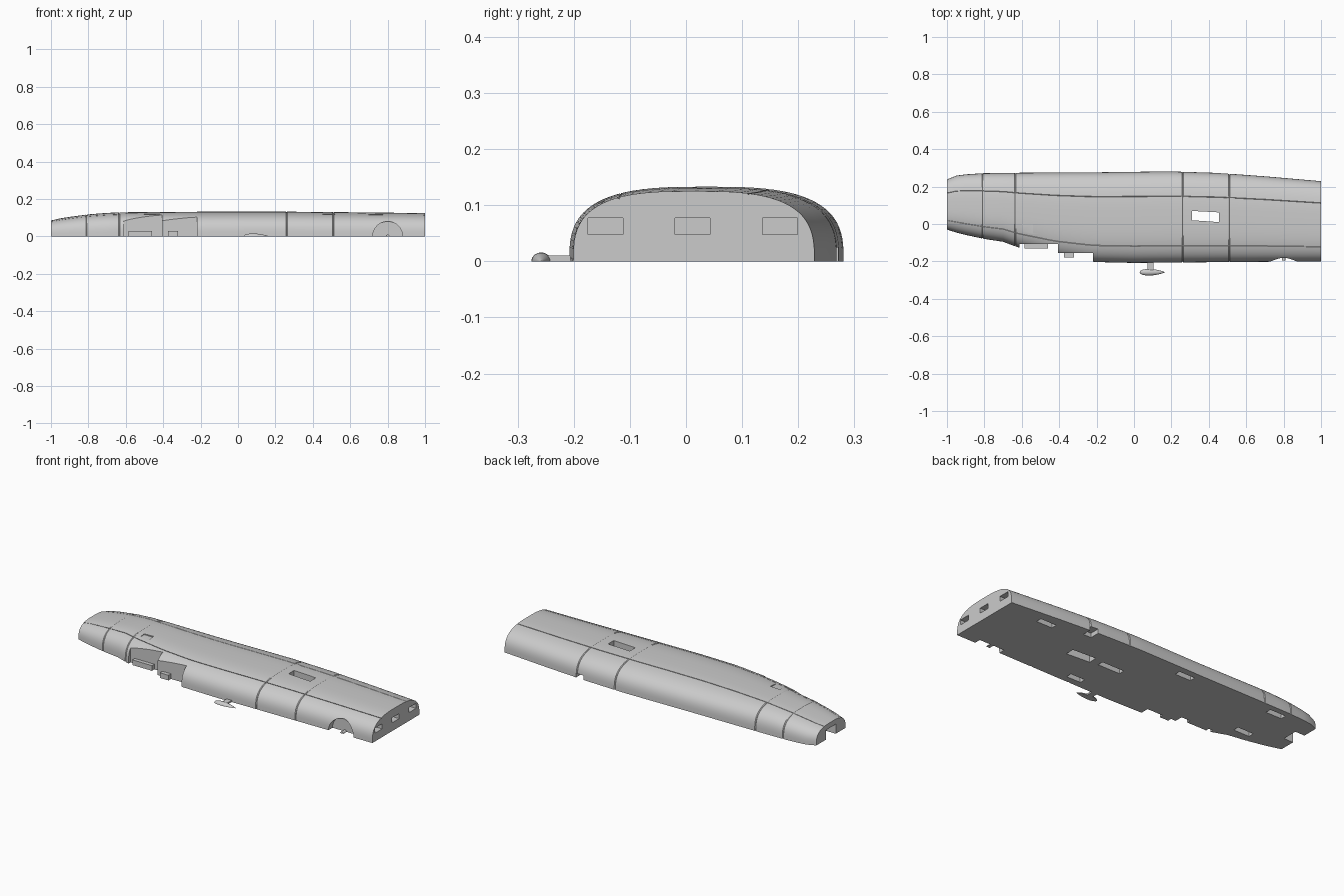
import bpy, bmesh, math
from mathutils import Vector

if "Cube" in bpy.data.objects:
    bpy.data.objects.remove(bpy.data.objects["Cube"])

grey = bpy.data.materials.new("light grey")
grey.use_nodes = True
TONE = (0.6, 0.6, 0.6, 1)
grey.diffuse_color = TONE
grey.node_tree.nodes["Principled BSDF"].inputs["Base Color"].default_value = TONE


def finish(name, bm, smooth=True):
    bmesh.ops.recalc_face_normals(bm, faces=bm.faces)
    mesh = bpy.data.meshes.new(name)
    bm.to_mesh(mesh)
    bm.free()
    mesh.materials.append(grey)
    ob = bpy.data.objects.new(name, mesh)
    bpy.context.collection.objects.link(ob)
    if smooth:
        shade(ob)
    return ob


def shade(ob):
    bpy.ops.object.select_all(action="DESELECT")
    ob.select_set(True)
    bpy.context.view_layer.objects.active = ob
    bpy.ops.object.shade_smooth_by_angle(angle=math.radians(28))


def loft(bm, rings):
    rows = [[bm.verts.new(p) for p in ring] for ring in rings]
    n = len(rows[0])
    for a, b in zip(rows, rows[1:]):
        for i in range(n):
            j = (i + 1) % n
            bm.faces.new((a[i], a[j], b[j], b[i]))
    bm.faces.new(rows[0])
    bm.faces.new(rows[-1])


def prism(bm, outline, offset):
    loft(bm, [outline, [Vector(p) + Vector(offset) for p in outline]])


def box(bm, x0, x1, y0, y1, z0, z1):
    prism(bm, [(x0, y0, z0), (x1, y0, z0), (x1, y1, z0), (x0, y1, z0)], (0, 0, z1 - z0))


# Half fuselage outline: station, lower edge, upper edge, height
KEYS = [(-1, -.03, .238, .085), (-.97, -.04, .255, .093), (-.92, -.054, .264, .102),
        (-.8, -.08, .272, .118), (-.7, -.095, .273, .126), (-.62, -.125, .274, .129),
        (-.42, -.175, .275, .131), (-.22, -.203, .276, .132), (0, -.208, .279, .133),
        (.2, -.206, .281, .133), (.45, -.204, .273, .131), (.7, -.202, .255, .128),
        (1, -.201, .229, .125)]


def section(x):
    for a, b in zip(KEYS, KEYS[1:]):
        if x <= b[0]:
            t = (x - a[0]) / (b[0] - a[0])
            return [p + (q - p) * t for p, q in zip(a, b)][1:]
    return KEYS[-1][1:]


def with_grooves(plain, grooves, half):
    """Sorted (value, is_groove) list with a narrow V at each groove."""
    out = [(v, False) for v in plain if all(abs(v - g) > 2 * half for g in grooves)]
    for g in grooves:
        out += [(g - half, False), (g, True), (g + half, False)]
    return sorted(out)


stations = with_grooves([i / 20 - 1 for i in range(41)], [-.81, -.635, .26, .51], .004)
angles = with_grooves([math.pi * i / 40 for i in range(41)],
                      [math.radians(72), math.radians(120)], .008)
rings = []
for x, ring_groove in stations:
    low, high, h = section(x)
    mid, half = (low + high) / 2, (high - low) / 2
    ring = []
    for t, line_groove in angles:
        s = .98 if ring_groove or line_groove else 1
        c = math.cos(t)
        y = math.copysign(abs(c) ** (2 / 3), c) * half * s
        z = max(math.sin(t), 0) ** (2 / 3) * h * s
        if t in (angles[0][0], angles[-1][0]):
            z = 0
        ring.append((x, mid + y, z))
    rings.append(ring)
bm = bmesh.new()
loft(bm, rings)
fuselage = finish("fuselage_half", bm, False)

# Cutters for the wing root, wheel well, slots and pockets
bm = bmesh.new()
wing_root = [(-.612, -.108), (-.405, -.108), (-.405, -.155), (-.22, -.155), (-.22, -.3), (-.612, -.3)]
prism(bm, [(x, y, -.05) for x, y in wing_root], (0, 0, .25))
wheel = [(.8 + .08 * math.cos(a), -.3, .08 * math.sin(a))
         for a in (math.tau * i / 48 for i in range(48))]
prism(bm, wheel, (0, .135, 0))
hatch = [(.31, .02), (.455, .01), (.455, .062), (.31, .07)]
prism(bm, [(x, y, -.05) for x, y in hatch], (0, 0, .25))
for y0 in (-.175, -.02, .136):
    box(bm, .96, 1.05, y0, y0 + .063, .048, .077)
for x, y, length in ((.73, .18, .1), (.19, .045, .14), (.26, -.15, .09),
                     (-.15, .222, .1), (-.75, .222, .1), (-.74, -.02, .1)):
    box(bm, x - length / 2, x + length / 2, y - .017, y + .017, -.05, .035)
box(bm, .465, .515, .215, .35, -.05, .025)
box(bm, -1.05, -.94, .06, .15, -.05, .055)
box(bm, -.6, -.54, -.06, .0, .122, .2)
cutter = finish("cutter", bm, False)
cutter.hide_render = True

cut = fuselage.modifiers.new("openings", "BOOLEAN")
cut.operation = "DIFFERENCE"
cut.solver = "EXACT"
cut.object = cutter
bpy.context.view_layer.objects.active = fuselage
bpy.ops.object.modifier_apply(modifier=cut.name)
bpy.data.objects.remove(cutter)
shade(fuselage)

# Wing mounting tabs and wheel axle
for name, dims in (("front_wing_tab", (-.585, -.46, -.13, -.1, 0, .03)),
                   ("rear_wing_tab", (-.375, -.32, -.178, -.15, 0, .03)),
                   ("pod_strut", (.072, .105, -.255, -.195, 0, .01))):
    bm = bmesh.new()
    box(bm, *dims)
    finish(name, bm, False)
bm = bmesh.new()
prism(bm, [(.8 + .01 * math.cos(a), -.195, .01 * math.sin(a))
           for a in (math.pi * i / 12 for i in range(13))], (0, .035, 0))
finish("wheel_axle", bm)

# Half teardrop pod beside the belly
bm = bmesh.new()
rings = []
for i in range(17):
    u = .002 + .996 * i / 16
    u = u * u * (3 - 2 * u)
    r = 1.97 * math.sqrt(u) * (1 - u) ** .9 * .0265 / 1.97 * 2
    rings.append([(.03 + .137 * u, -.258 + r * .83 * math.cos(a), r * .74 * math.sin(a))
                  for a in (math.pi * k / 16 for k in range(17))])
loft(bm, rings)
finish("side_pod", bm)
